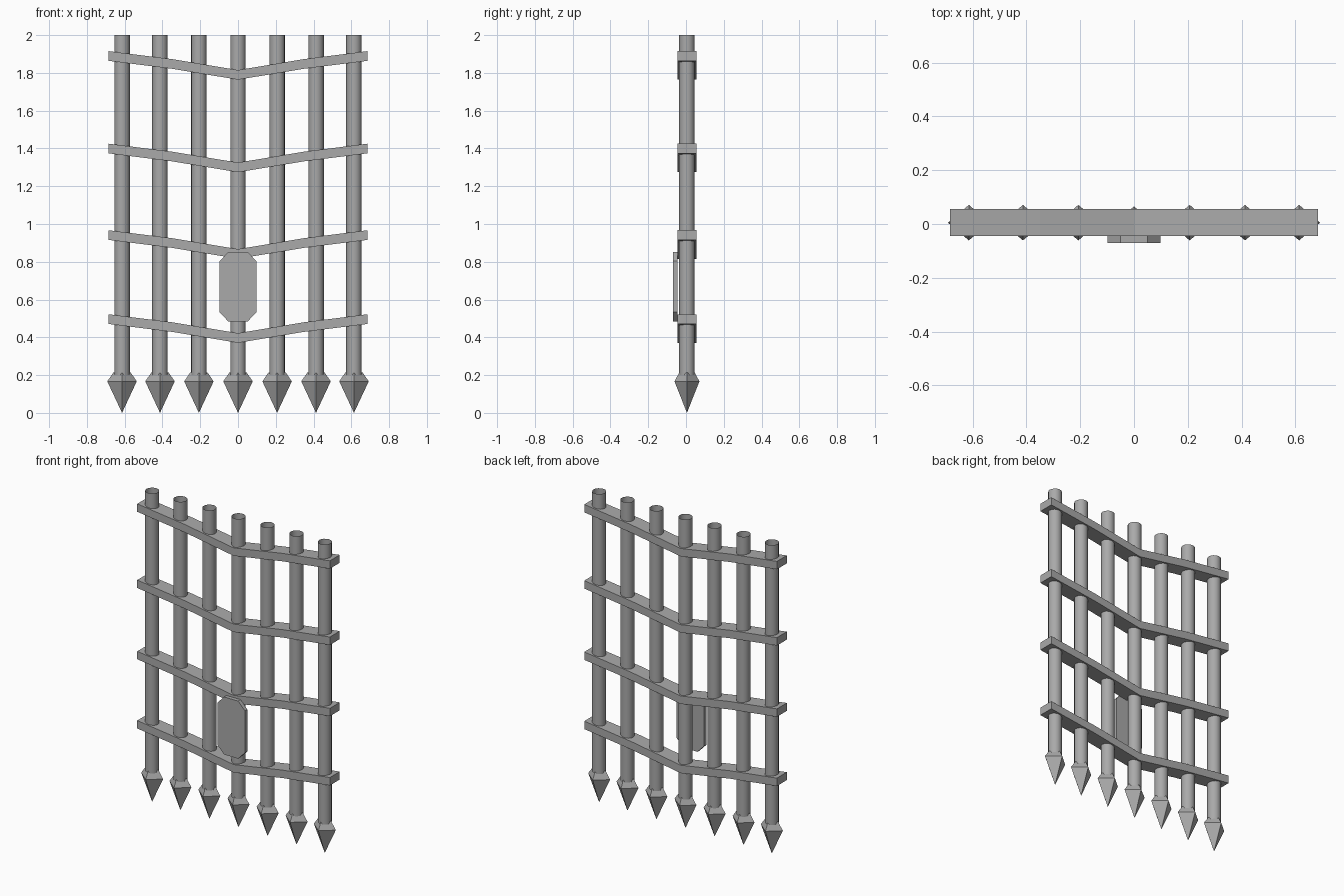
import bpy
import bmesh
from math import radians

cube = bpy.data.objects.get("Cube")
if cube:
    bpy.data.objects.remove(cube, do_unlink=True)

iron = bpy.data.materials.new("grey iron")
iron.use_nodes = True
GREY = (0.4, 0.4, 0.4, 1)
iron.diffuse_color = GREY
iron.node_tree.nodes["Principled BSDF"].inputs["Base Color"].default_value = GREY

MID_Y = 0.005


def finish(name, bm, smooth=False):
    bmesh.ops.recalc_face_normals(bm, faces=bm.faces)
    mesh = bpy.data.meshes.new(name)
    bm.to_mesh(mesh)
    bm.free()
    mesh.materials.append(iron)
    obj = bpy.data.objects.new(name, mesh)
    bpy.context.collection.objects.link(obj)
    if smooth:
        bpy.ops.object.select_all(action="DESELECT")
        obj.select_set(True)
        bpy.context.view_layer.objects.active = obj
        bpy.ops.object.shade_smooth_by_angle(angle=radians(35))
    return obj


def slab(name, outline, y0, y1):
    """Extrude an x-z outline from y0 to y1."""
    bm = bmesh.new()
    face = bm.faces.new([bm.verts.new((x, y0, z)) for x, z in outline])
    result = bmesh.ops.extrude_face_region(bm, geom=[face])
    for v in result["geom"]:
        if isinstance(v, bmesh.types.BMVert):
            v.co.y = y1
    return finish(name, bm)


def tube(name, x, z0, z1, radius):
    """Open-ended upright pipe."""
    bm = bmesh.new()
    bmesh.ops.create_cone(bm, cap_ends=False, segments=16, radius1=radius,
                          radius2=radius, depth=z1 - z0)
    bmesh.ops.translate(bm, verts=bm.verts, vec=(x, MID_Y, (z0 + z1) / 2))
    return finish(name, bm, smooth=True)


def spearhead(name, x, half_y):
    """Four-sided point with sloped shoulders, tip down."""
    bm = bmesh.new()
    rings = []
    for z, rx, ry in ((0.215, 0.045, 0.04), (0.167, 0.078, half_y)):
        rings.append([bm.verts.new((x + dx * rx, MID_Y + dy * ry, z))
                      for dx, dy in ((1, 0), (0, 1), (-1, 0), (0, -1))])
    tip = bm.verts.new((x, MID_Y, 0))
    top, wide = rings
    bm.faces.new(top)
    for i in range(4):
        j = (i + 1) % 4
        bm.faces.new((top[i], top[j], wide[j], wide[i]))
        bm.faces.new((wide[i], wide[j], tip))
    return finish(name, bm)


# Upright bars with spear points
for i, x in enumerate((-0.614, -0.413, -0.207, 0, 0.207, 0.413, 0.614), 1):
    tube(f"upright_bar_{i}", x, 0.2, 2.0, 0.041)
    spearhead(f"spear_point_{i}", x, 0.06 if x == 0 else 0.066)

# Cross straps dipping to the middle
half = [(0.685, 0), (0.35, -0.042), (0, -0.1)]
dip = [(-x, z) for x, z in half] + half[-2::-1]
for i, top_z in enumerate((0.522, 0.967, 1.425, 1.915), 1):
    upper = [(x, top_z + z) for x, z in dip]
    lower = [(x, z - 0.051) for x, z in reversed(upper)]
    slab(f"cross_strap_{i}", upper + lower, -0.045, 0.055)

# Lock plate with clipped corners
corners = [(0.05, 0.185), (0.098, 0.135)]
right = corners + [(x, -z) for x, z in reversed(corners)]
plate = right + [(-x, -z) for x, z in right]
slab("lock_plate", [(x, 0.668 + z) for x, z in plate], -0.07, -0.045)
